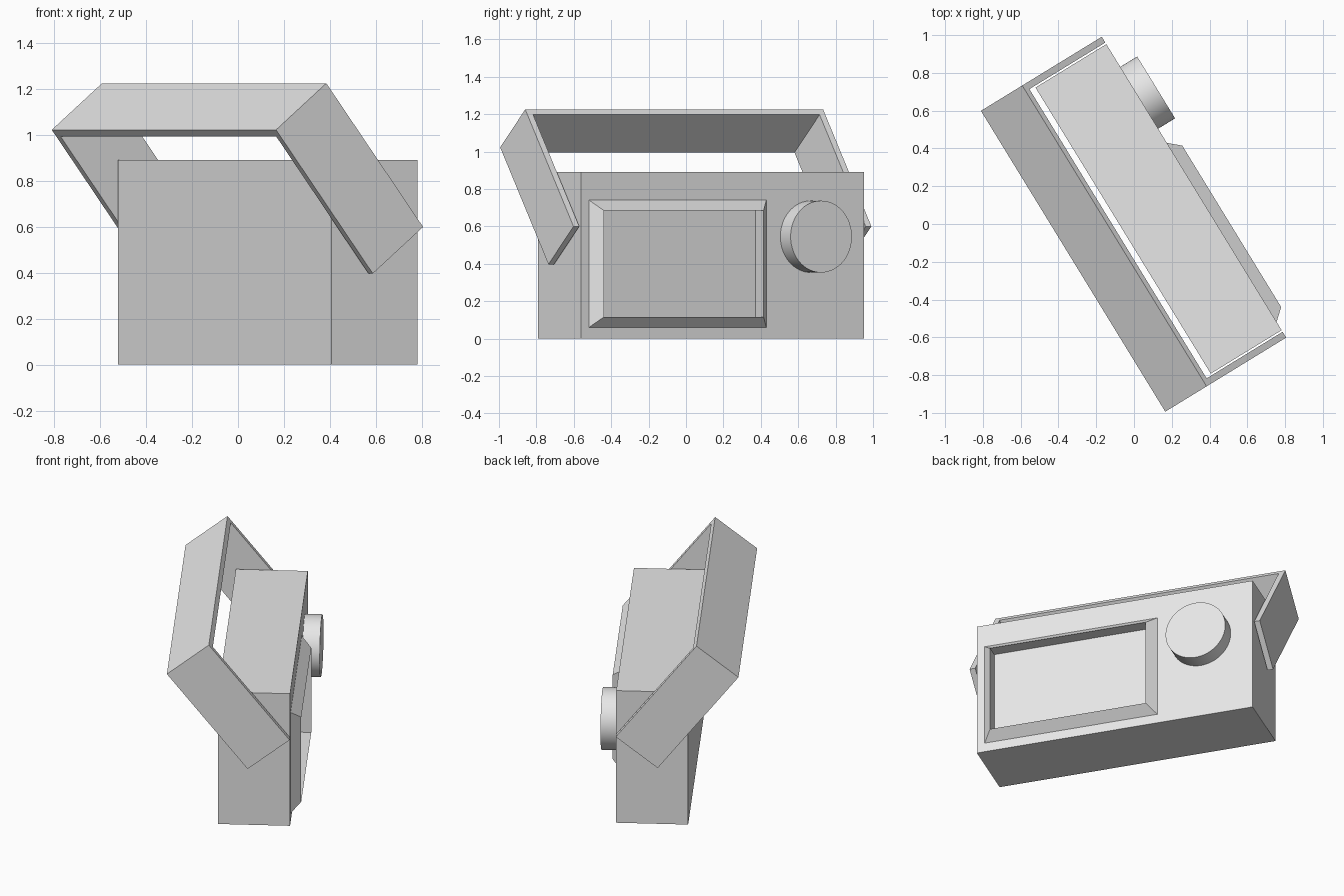
import bpy, bmesh, math
from mathutils import Matrix, Vector

if "Cube" in bpy.data.objects:
    bpy.data.objects.remove(bpy.data.objects["Cube"], do_unlink=True)

# The whole device is turned about z; parts are built in its own frame (display side = +Y)
PLACE = Matrix.Translation((0.13, 0.08, 0)) @ Matrix.Rotation(math.radians(-58.5), 4, "Z")

grey = bpy.data.materials.new("light grey")
grey.use_nodes = True
grey.diffuse_color = (0.8, 0.8, 0.8, 1)
grey.node_tree.nodes["Principled BSDF"].inputs["Base Color"].default_value = (0.8, 0.8, 0.8, 1)


def finish(bm, name):
    bmesh.ops.recalc_face_normals(bm, faces=bm.faces)
    mesh = bpy.data.meshes.new(name)
    bm.to_mesh(mesh)
    bm.free()
    mesh.materials.append(grey)
    obj = bpy.data.objects.new(name, mesh)
    bpy.context.collection.objects.link(obj)
    obj.matrix_world = PLACE
    return obj


def box(name, low, high):
    low, high = Vector(low), Vector(high)
    bm = bmesh.new()
    bmesh.ops.create_cube(bm, size=1)
    bmesh.ops.scale(bm, vec=high - low, verts=bm.verts)
    bmesh.ops.translate(bm, vec=(low + high) / 2, verts=bm.verts)
    return finish(bm, name)


# Body with a shallow pocket for the screen
HALF_L, HALF_W, HEIGHT = 0.888, 0.22, 0.89
U0, U1, Z0, Z1 = -0.275, 0.837, 0.06, 0.74
BEVEL, RIM, FLOOR = 0.055, 0.282, 0.2
body = box("body", (-HALF_L, -HALF_W, 0), (HALF_L, HALF_W, HEIGHT))
cutter = box("screen_cutter", (U0 + BEVEL, FLOOR, Z0 + BEVEL), (U1 - BEVEL, RIM + 0.1, Z1 - BEVEL))
cut = body.modifiers.new("screen_pocket", "BOOLEAN")
cut.operation = "DIFFERENCE"
cut.solver = "EXACT"
cut.object = cutter
bpy.context.view_layer.objects.active = body
body.select_set(True)
bpy.ops.object.modifier_apply(modifier=cut.name)
bpy.data.objects.remove(cutter, do_unlink=True)

# Screen frame: sloped outside, straight inside, sharp rim
bm = bmesh.new()
rings = []
for inset, depth in ((0, HALF_W), (BEVEL, RIM), (BEVEL, HALF_W)):
    a, b, c, d = U0 + inset, U1 - inset, Z0 + inset, Z1 - inset
    rings.append([bm.verts.new((u, depth, z)) for u, z in ((a, c), (b, c), (b, d), (a, d))])
for lower, upper in zip(rings, rings[1:]):
    for i in range(4):
        j = (i + 1) % 4
        bm.faces.new((lower[i], lower[j], upper[j], upper[i]))
frame = finish(bm, "screen_frame")
# Outer slopes must face away from the body
if frame.data.polygons[0].normal.y < 0:
    frame.data.flip_normals()

# Round dial
bm = bmesh.new()
bmesh.ops.create_cone(bm, cap_ends=True, segments=64, radius1=0.192, radius2=0.192, depth=0.125,
                      matrix=Matrix.Translation((-0.555, 0.2625, 0.545)) @ Matrix.Rotation(math.pi / 2, 4, "X"))
dial = finish(bm, "dial")
bpy.ops.object.select_all(action="DESELECT")
dial.select_set(True)
bpy.context.view_layer.objects.active = dial
bpy.ops.object.shade_smooth_by_angle(angle=math.radians(30))

# Carrying handle: U profile extruded across its band, tilted back over the body
TILT = math.radians(38.3)
along = Vector((0, math.sin(TILT), -math.cos(TILT)))
across = Vector((0, -math.cos(TILT), -math.sin(TILT)))
corner = Vector((0, -0.274, 1.225))
OUT, ARM, THICK, BAND = 0.934, 0.797, 0.036, 0.327
half = [(OUT, 0), (OUT, ARM), (OUT - THICK, ARM), (OUT - THICK, THICK)]
profile = half + [(-u, w) for u, w in reversed(half)]
bm = bmesh.new()
face = bm.faces.new([bm.verts.new(corner + Vector((u, 0, 0)) + along * w) for u, w in profile])
swept = bmesh.ops.extrude_face_region(bm, geom=[face], use_keep_orig=True)
bmesh.ops.translate(bm, vec=across * BAND,
                    verts=[v for v in swept["geom"] if isinstance(v, bmesh.types.BMVert)])
finish(bm, "handle")
